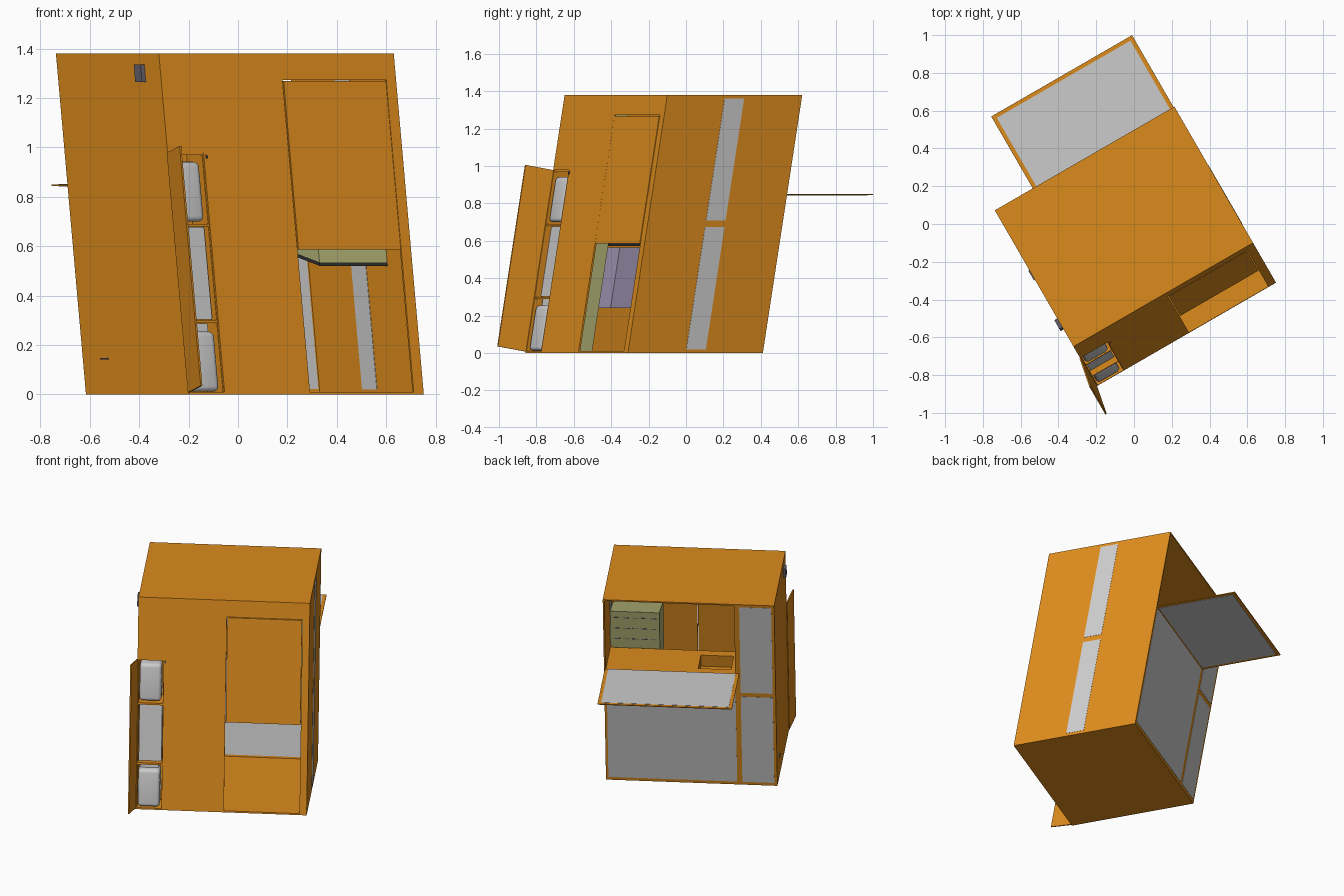
import bpy, bmesh, math
from mathutils import Vector

if "Cube" in bpy.data.objects:
    bpy.data.objects.remove(bpy.data.objects["Cube"])

LEAN = math.tan(math.radians(10))
C, S = math.cos(math.radians(30)), math.sin(math.radians(30))


def place(u, v, z):
    """Kiosk coordinates -> world: lean backwards, then turn 30 degrees."""
    v += LEAN * z
    return Vector((C * u - S * v, S * u + C * v, z))


def level(u, v, z):
    """Same turn, no lean."""
    return place(u, v - LEAN * z, z)


def cabinet_tilt(u, v, z):
    """Leaning and rising towards the back."""
    return place(u, v, z + 0.2 * (v + 0.46))


def material(name, r, g, b):
    m = bpy.data.materials.new(name)
    m.diffuse_color = (r, g, b, 1)
    m.use_nodes = True
    m.node_tree.nodes["Principled BSDF"].inputs["Base Color"].default_value = m.diffuse_color
    return m


ORANGE = material("orange", 0.72, 0.26, 0.012)
GREEN = material("green", 0.46, 0.46, 0.19)
PURPLE = material("lilac", 0.36, 0.31, 0.46)
BLACK = material("black", 0.03, 0.03, 0.028)
DARK = material("dark_grey", 0.13, 0.12, 0.15)


def box(name, u, v, z, mat=ORANGE, bevel=0, warp=place):
    bm = bmesh.new()
    bmesh.ops.create_cube(bm, size=1)
    for p in bm.verts:
        p.co = Vector([(a + b) / 2 + c * (b - a) for (a, b), c in zip((u, v, z), p.co)])
    if bevel:
        bmesh.ops.bevel(bm, geom=list(bm.edges), offset=bevel, segments=4,
                        profile=0.5, affect='EDGES')
    for p in bm.verts:
        p.co = warp(*p.co)
    me = bpy.data.meshes.new(name)
    bm.to_mesh(me)
    bm.free()
    ob = bpy.data.objects.new(name, me)
    bpy.context.collection.objects.link(ob)
    if mat:
        me.materials.append(mat)
    if bevel:
        for f in me.polygons:
            f.use_smooth = True
    return ob


L, R = -0.602, 0.496          # left and right sides
F, B = -0.645, 0.188          # front and back at floor level
H, T = 1.38, 0.01             # height, wall thickness
E = 0.0015                    # how far set-in panels stand proud
FW, BW = (F, F + T), (B - T, B)

# Floor, roof, side walls
box("floor", (L, R), (F, B), (0, T))
box("roof", (L, R), (F, B), (H - T, H))
box("left_wall", (L, L + T), (F, B), (T, H - T))
box("right_wall", (R - T, R), (F, B), (T, H - T))
for i, z in enumerate([(0.02, 0.675), (0.71, 1.36)]):
    box(f"side_panel_{i}", (R - T - E, R + E), (-0.288, -0.168), z, None)

# Front wall around the locker and the split doorway
box("front_above_locker", (L + T, -0.434), FW, (0.978, H - T))
box("front_middle", (-0.434, -0.035), FW, (T, H - T))
box("front_above_door", (-0.035, 0.45), FW, (1.272, H - T))
box("front_right_post", (0.45, R - T), FW, (T, H - T))
box("upper_door", (-0.031, 0.447), (F - 0.002, F + T), (0.587, 1.268))
box("door_handle", (-0.425, -0.42), (F - 0.008, F), (0.955, 0.97), DARK)

# Back wall: posts, rails and grey panels around the serving opening
box("back_lower_wall", (-0.36, R - T), BW, (T, 0.843))
box("back_lower_panel", (-0.345, 0.48), (B - T - E, B + E), (0.022, 0.835), None)
box("back_column", (L + T, -0.345), BW, (T, H - T))
for i, z in enumerate([(0.022, 0.675), (0.705, 1.36)]):
    box(f"back_column_panel_{i}", (-0.583, -0.378), (B - T - E, B + E), z, None)

# Serving hatch folded down flat
box("hatch_frame", (-0.37, 0.491), (B, 0.721), (0.844, 0.85))
box("hatch_panel", (-0.348, 0.469), (B + 0.005, 0.7), (0.8425, 0.8515), None)

# Serving counter with a sunken basin
CZ = (0.82, 0.835)
box("counter_main", (-0.10, R - T), (-0.17, B - T), CZ)
box("counter_end", (-0.345, -0.31), (-0.17, B - T), CZ)
for i, v in enumerate([(-0.17, -0.10), (0.10, B - T)]):
    box(f"counter_rail_{i}", (-0.31, -0.10), v, CZ)
box("basin_floor", (-0.31, -0.10), (-0.10, 0.10), (0.745, 0.75))
for i, u in enumerate([(-0.315, -0.31), (-0.10, -0.095)]):
    box(f"basin_side_{i}", u, (-0.10, 0.10), (0.745, 0.82))
for i, v in enumerate([(-0.105, -0.10), (0.10, 0.105)]):
    box(f"basin_end_{i}", (-0.31, -0.10), v, (0.745, 0.82))

# Drawer cabinet with black base
box("drawer_cabinet", (0.17, R - T), (-0.46, -0.18), (0.535, 1.05), GREEN, warp=cabinet_tilt)
box("cabinet_base", (0.17, R - T), (-0.46, -0.18), (0.52, 0.535), BLACK, warp=cabinet_tilt)
for r in range(3):
    for c in range(5):
        u = 0.19 + c * 0.058
        box(f"drawer_slot_{r}_{c}", (u, u + 0.04), (-0.181, -0.177),
            (0.84 + r * 0.08, 0.845 + r * 0.08), DARK, warp=cabinet_tilt)

# Partition and appliance in the service corner
box("partition", (-0.428, -0.418), (F + T, -0.34), (T, H - T), GREEN)
box("appliance", (-0.588, -0.43), (-0.26, -0.09), (0.24, 0.565), PURPLE)
box("appliance_top", (-0.59, -0.42), (-0.33, 0.0), (0.573, 0.585), BLACK)

# Front locker: lining, shelves, rounded canisters and flat middle unit
box("locker_side", (-0.436, -0.428), (F + T, -0.50), (T, 0.98))
box("locker_back", (L + T, -0.434), (-0.51, -0.50), (T, 0.98))
for i, z in enumerate([0.295, 0.685, 0.975]):
    box(f"locker_shelf_{i}", (L + T, -0.434), (F + 0.005, -0.51), (z - 0.006, z + 0.006))
for i, z in enumerate([(0.012, 0.255), (0.70, 0.942)]):
    box(f"canister_{i}", (-0.588, -0.448), (-0.638, -0.53), z, None, bevel=0.022)
box("locker_unit", (-0.588, -0.442), (-0.61, -0.515), (0.303, 0.677), None)
box("locker_unit_foot", (-0.58, -0.46), (-0.60, -0.515), (0.255, 0.288), None)


# Locker door standing open, square to its leaning hinge
def locker_door_warp(u, v, z):
    d = F - v
    return place(u - 0.19 * d, v - LEAN * 0.18 * d, z + 0.18 * d)


box("locker_door", (L - 0.004, L + 0.004), (F - 0.155, F), (0.008, 0.978), warp=locker_door_warp)

# Small fittings on the left side
box("side_vent", (L - 0.018, L), (-0.52, -0.465), (1.265, 1.335), DARK)
box("side_catch", (L - 0.006, L), (-0.02, 0.04), (0.141, 0.147), DARK)
